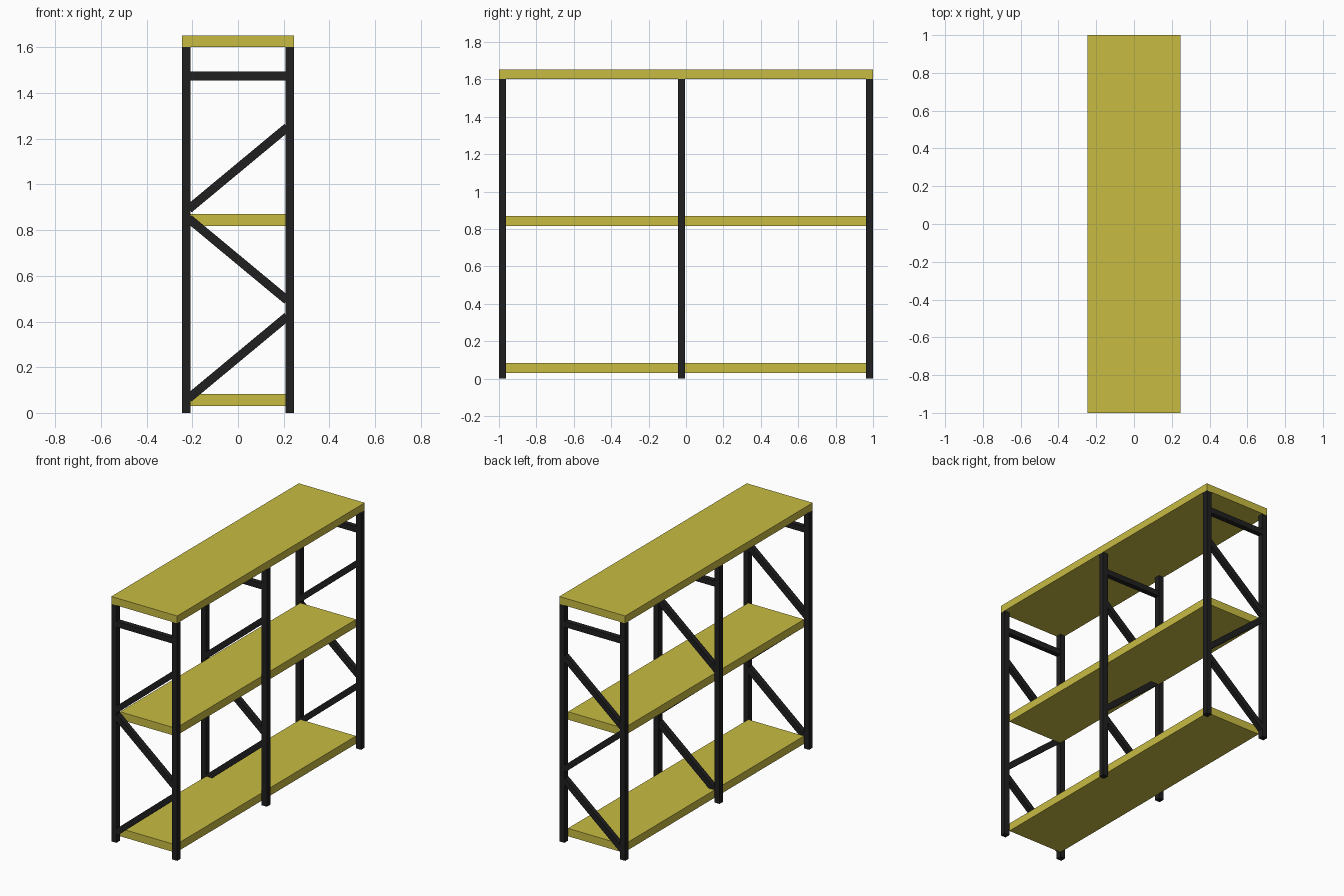
import bpy, math

if "Cube" in bpy.data.objects:
    bpy.data.objects.remove(bpy.data.objects["Cube"])


def material(name, color):
    m = bpy.data.materials.new(name)
    m.diffuse_color = color
    m.use_nodes = True
    m.node_tree.nodes["Principled BSDF"].inputs["Base Color"].default_value = m.diffuse_color
    return m


WOOD = material("yellow_board", (0.58, 0.50, 0.055, 1))
STEEL = material("black_steel", (0.014, 0.014, 0.015, 1))


def box(name, center, size, mat, tilt=0.0):
    bpy.ops.mesh.primitive_cube_add(size=1, location=center)
    o = bpy.context.object
    o.name = name
    o.scale = size
    o.rotation_euler = (0, -tilt, 0)
    o.data.materials.append(mat)
    return o


HALF_W = 0.246          # half depth of the unit along x
POST = 0.038            # square post width
POST_X = HALF_W - POST / 2
TOP_Z = 1.603           # post height, underside of top board
BAR = 0.034             # brace thickness along y, slightly inset in the posts


def brace(name, y, z_left, z_right):
    # diagonal bar running between the two posts of a frame
    run = 0.43
    rise = z_right - z_left
    box(name, (0, y, (z_left + z_right) / 2),
        (math.hypot(run, rise), BAR, 0.038), STEEL, math.atan2(rise, run))


# three identical upright frames
for label, y in (("front", -0.981), ("middle", -0.025), ("back", 0.981)):
    for side, s in (("left", -1), ("right", 1)):
        box(f"{label}_{side}_post", (s * POST_X, y, TOP_Z / 2), (POST, POST, TOP_Z), STEEL)
    box(f"{label}_crossbar", (0, y, 1.475), (2 * POST_X, BAR, 0.038), STEEL)
    brace(f"{label}_lower_brace", y, 0.065, 0.422)
    brace(f"{label}_middle_brace", y, 0.85, 0.493)
    brace(f"{label}_upper_brace", y, 0.893, 1.25)

# shelves between the end frames, and the overhanging top board
inner = 2 * (HALF_W - POST)
box("bottom_shelf", (0, 0, 0.057), (inner, 1.924, 0.053), WOOD)
box("middle_shelf", (0, 0, 0.844), (inner, 1.924, 0.053), WOOD)
box("top_board", (0, 0, TOP_Z + 0.025), (2 * HALF_W, 2.0, 0.05), WOOD)
